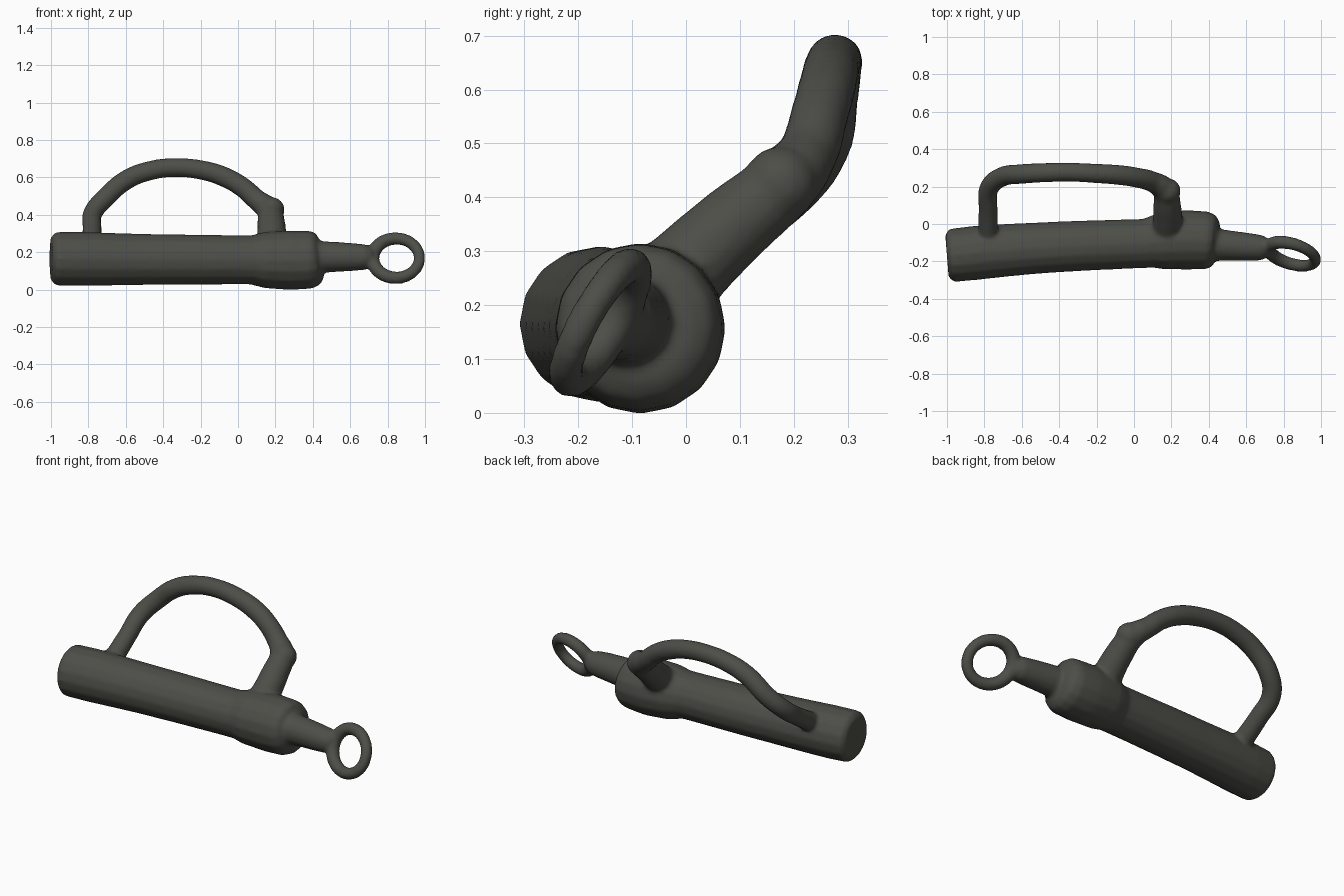
import bpy
import math

cube = bpy.data.objects.get("Cube")
if cube:
    bpy.data.objects.remove(cube, do_unlink=True)

metal = bpy.data.materials.new("dark_olive_grey")
metal.use_nodes = True
colour = (0.075, 0.076, 0.065, 1)
metal.diffuse_color = colour
shader = next(n for n in metal.node_tree.nodes if n.type == "BSDF_PRINCIPLED")
shader.inputs["Base Color"].default_value = colour
shader.inputs["Roughness"].default_value = 0.7


def tube(name, points, closed=False):
    """Sweep a round section through (x, y, z, radius) points."""
    curve = bpy.data.curves.new(name, "CURVE")
    curve.dimensions = "3D"
    curve.bevel_depth = 1
    curve.bevel_resolution = 6
    curve.resolution_u = 8
    curve.use_fill_caps = True
    spline = curve.splines.new("BEZIER")
    spline.bezier_points.add(len(points) - 1)
    for knot, (x, y, z, radius) in zip(spline.bezier_points, points):
        knot.co = (x, y, z)
        knot.radius = radius
        knot.handle_left_type = knot.handle_right_type = "AUTO"
    spline.use_cyclic_u = closed
    obj = bpy.data.objects.new(name, curve)
    bpy.context.collection.objects.link(obj)
    return obj


# Slightly bowed cylinder
barrel = tube("barrel", [
    (-1.0, -0.17, 0.165, 0.115), (-0.975, -0.168, 0.165, 0.143),
    (-0.85, -0.155, 0.164, 0.145), (-0.5, -0.128, 0.161, 0.137),
    (0, -0.106, 0.159, 0.132), (0.2, -0.1, 0.158, 0.132)])

# Swollen collar with a rounded shoulder
collar = tube("collar", [
    (0.04, -0.105, 0.158, 0.125), (0.15, -0.092, 0.158, 0.152),
    (0.28, -0.085, 0.157, 0.159), (0.39, -0.088, 0.159, 0.155),
    (0.425, -0.09, 0.16, 0.14), (0.45, -0.092, 0.162, 0.1)])

# Narrow shaft leading to the ring
shaft = tube("shaft", [
    (0.4, -0.11, 0.172, 0.095), (0.47, -0.113, 0.174, 0.084),
    (0.6, -0.122, 0.174, 0.076), (0.68, -0.127, 0.173, 0.069),
    (0.72, -0.13, 0.172, 0.05)])

# Tilted end ring
ring_points = []
for i in range(16):
    a = math.tau * i / 16
    c, s = math.cos(a), math.sin(a)
    ring_points.append((0.845 + 0.125 * c, -0.16 - 0.03 * c + 0.055 * s,
                        0.168 + 0.105 * s, 0.034 - 0.003 * c))
ring = tube("ring", ring_points, closed=True)

# Arched handle leaning backwards
handle = tube("handle", [
    (-0.78, -0.06, 0.24, 0.055), (-0.78, 0.08, 0.33, 0.051),
    (-0.775, 0.19, 0.41, 0.052), (-0.71, 0.25, 0.49, 0.053),
    (-0.59, 0.268, 0.59, 0.053), (-0.46, 0.275, 0.638, 0.052),
    (-0.34, 0.277, 0.652, 0.051), (-0.2, 0.27, 0.64, 0.052),
    (-0.08, 0.262, 0.605, 0.054), (0.02, 0.247, 0.55, 0.054),
    (0.1, 0.225, 0.48, 0.056), (0.16, 0.185, 0.43, 0.066),
    (0.178, 0.09, 0.35, 0.075), (0.178, -0.05, 0.22, 0.085)])

# Bulge at the thick foot of the handle
bpy.ops.mesh.primitive_uv_sphere_add(segments=20, ring_count=12, radius=0.07,
                                     location=(0.18, 0.175, 0.425))
bulge = bpy.context.object
bulge.name = "handle_bulge"

# Fuse the parts into one soft skin
bpy.ops.object.select_all(action="DESELECT")
for part in (barrel, collar, shaft, ring, handle):
    part.select_set(True)
bpy.context.view_layer.objects.active = barrel
bpy.ops.object.convert(target="MESH")
bulge.select_set(True)
bpy.ops.object.join()
body = bpy.context.object
body.name = "fused_barrel_and_handle"
body.data.materials.clear()
body.data.materials.append(metal)

remesh = body.modifiers.new("fuse", "REMESH")
remesh.mode = "VOXEL"
remesh.voxel_size = 0.011
remesh.use_smooth_shade = True
soften = body.modifiers.new("soften", "SMOOTH")
soften.factor = 0.5
soften.iterations = 6
